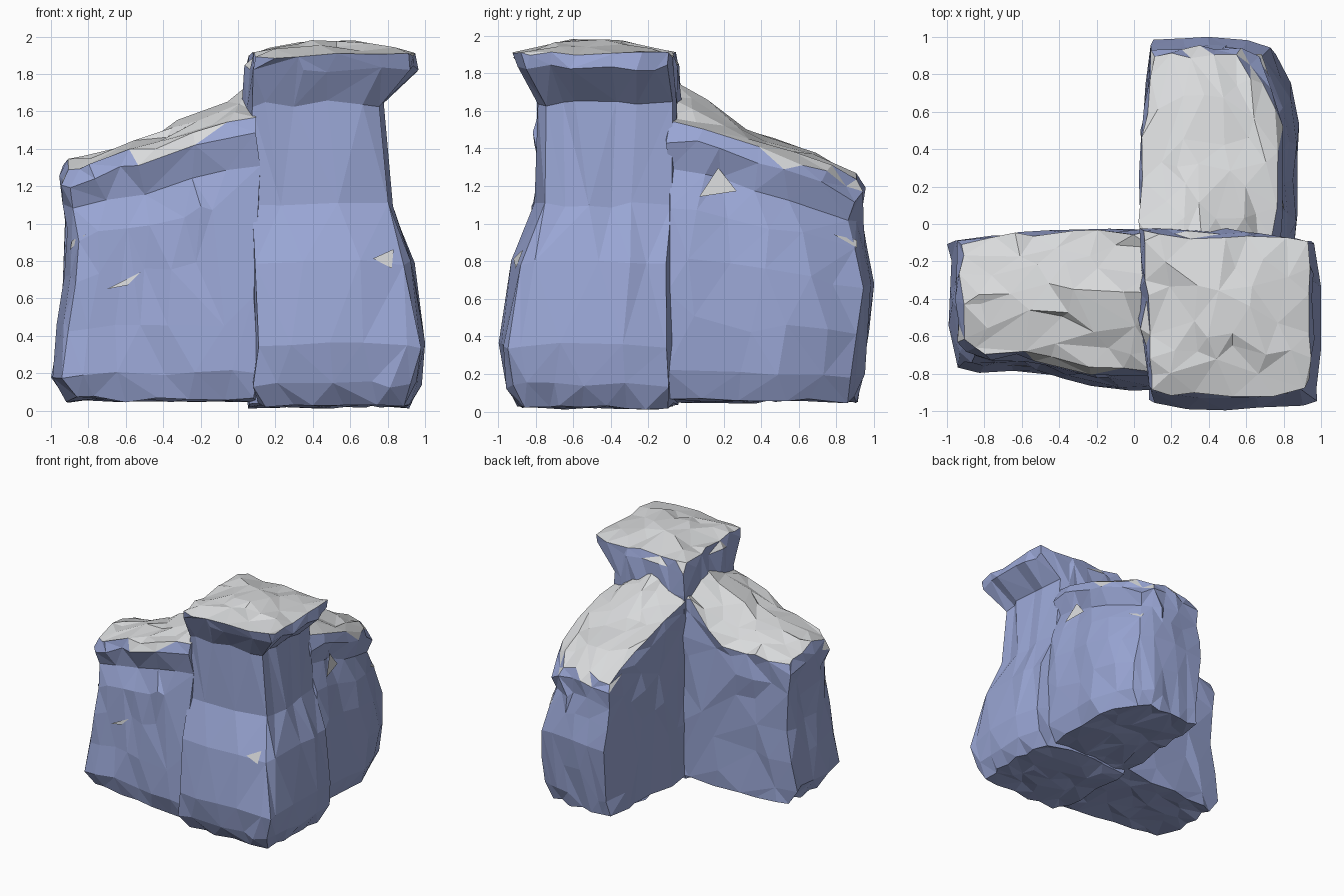
import bpy, bmesh, random
from mathutils import Vector

cube = bpy.data.objects.get("Cube")
if cube:
    bpy.data.objects.remove(cube, do_unlink=True)


def material(name, rgb):
    m = bpy.data.materials.new(name)
    m.use_nodes = True
    m.diffuse_color = (*rgb, 1)
    m.node_tree.nodes["Principled BSDF"].inputs["Base Color"].default_value = (*rgb, 1)
    return m


rock = material("blue_rock", (0.32, 0.38, 0.66))
snow = material("pale_snow", (0.69, 0.7, 0.71))


def lerp(a, b, t):
    return a + (b - a) * t


def ramp(points, x):
    """Piecewise linear lookup."""
    for (x0, y0), (x1, y1) in zip(points, points[1:]):
        if x <= x1:
            return lerp(y0, y1, max(0, (x - x0) / (x1 - x0)))
    return points[-1][1]


def corner_pull(u, v):
    """Strong only at the corners of the unit square."""
    return (abs(2 * u - 1) * abs(2 * v - 1)) ** 3


def boulder(name, shape, seed, rough):
    """Gridded block, moulded by shape(u, v, row), then roughened."""
    rng = random.Random(seed)
    bm = bmesh.new()
    bmesh.ops.create_cube(bm, size=1)
    bmesh.ops.subdivide_edges(bm, edges=bm.edges[:], cuts=6, use_grid_fill=True)
    for v in bm.verts:
        u, w, h = (c + 0.5 for c in v.co)
        # uneven spacing breaks up the regular grid
        if 0.01 < u < 0.99:
            u += rng.uniform(-0.05, 0.05)
        if 0.01 < w < 0.99:
            w += rng.uniform(-0.05, 0.05)
        p = Vector(shape(u, w, round(h * 7)))
        p += Vector([rng.uniform(-rough, rough) for _ in range(3)])
        v.co = (max(-1, min(1, p.x)), max(-1, min(1, p.y)), max(0, min(2, p.z)))
    bmesh.ops.triangulate(bm, faces=bm.faces[:])
    bmesh.ops.recalc_face_normals(bm, faces=bm.faces[:])
    # snow lies on high faces that look up
    for f in bm.faces:
        f.material_index = int(f.normal.z > 0.45 and f.calc_center_median().z > 1.18)
    me = bpy.data.meshes.new(name)
    bm.to_mesh(me)
    bm.free()
    ob = bpy.data.objects.new(name, me)
    bpy.context.collection.objects.link(ob)
    me.materials.append(rock)
    me.materials.append(snow)
    # fewer, larger and less regular facets
    ob.modifiers.new("chunky_facets", "DECIMATE").ratio = 0.65
    return ob


# Corner pillar rows: height, inner reach, outer reach along x and along -y
PILLAR = [(0.03, 0.06, 0.91, 0.88), (0.14, 0.06, 0.97, 0.96), (0.35, 0.06, 1, 0.99),
          (0.8, 0.06, 0.94, 0.92), (1.1, 0.06, 0.82, 0.8), (1.64, 0.03, 0.77, 0.79),
          (1.83, 0.05, 0.95, 0.89), (1.9, 0.07, 0.95, 0.92)]


def pillar_shape(u, v, row):
    z, inner, reach_x, reach_y = PILLAR[row]
    if row == 7:
        z += 0.09 * (1 - max(abs(2 * u - 1), abs(2 * v - 1)))
    # the corner that meets both arms stays sharp
    pull = 0.04 * corner_pull(u, v) if u + v > 0.5 else 0
    u = lerp(u, 0.5, 2 * pull)
    v = lerp(v, 0.5, 2 * pull)
    return lerp(inner, reach_x, u), -lerp(inner, reach_y, v), z


# Arm rows: share of height, outer side, end
BACK_ROWS = [(0, 0.78, 0.91), (0.1, 0.84, 0.94), (0.3, 0.86, 0.96), (0.52, 0.84, 0.99),
             (0.7, 0.8, 0.95), (0.83, 0.73, 0.93), (0.94, 0.77, 0.94), (1, 0.74, 0.91)]
SIDE_ROWS = [(0, 0.78, 0.91), (0.1, 0.83, 0.99), (0.3, 0.81, 0.96), (0.52, 0.79, 0.92),
             (0.7, 0.77, 0.91), (0.83, 0.71, 0.93), (0.94, 0.76, 0.95), (1, 0.73, 0.92)]

# Heights of each arm's top along its length: inner edge, ridge, outer edge
BACK_TOP = ([(0, 1.6), (0.3, 1.5), (0.65, 1.37), (0.92, 1.2)],
            [(-0.05, 1.78), (0.02, 1.71), (0.22, 1.57), (0.42, 1.46), (0.85, 1.32), (0.93, 1.25)],
            [(0, 1.53), (0.22, 1.47), (0.44, 1.38), (0.7, 1.31), (0.94, 1.2)])
SIDE_TOP = ([(0, 1.6), (0.3, 1.3), (0.92, 1.27)],
            [(-0.05, 1.77), (0.02, 1.67), (0.2, 1.59), (0.58, 1.45), (0.9, 1.34)],
            [(0, 1.56), (0.2, 1.51), (0.4, 1.4), (0.6, 1.39), (0.94, 1.27)])

# Swelling and narrowing of the outer side along each arm
BACK_BULGE = [(0, 0.01), (0.5, 0.03), (0.75, -0.02), (0.95, -0.06)]
SIDE_BULGE = [(0, 0.06), (0.25, 0.03), (0.6, -0.05), (0.95, -0.01)]


def arm_shape(rows, top, bulge):
    def shape(u, v, row):
        share, outer, end = rows[row]
        along = lerp(-0.1, end, v)
        inner = 0.04 + 0.06 * v ** 3
        inner_z, ridge_z, outer_z = (ramp(line, along) for line in top)
        height = ramp([(0, inner_z), (0.45, ridge_z), (1, outer_z)], u)
        across = lerp(inner, outer + ramp(bulge, along), u)
        # the far outer corner is worn round
        if u > 0.5 and v > 0.5:
            across -= 0.05 * corner_pull(u, v)
            along -= 0.06 * corner_pull(u, v)
        return across, along, 0.06 + share * (height - 0.06)
    return shape


back_shape = arm_shape(BACK_ROWS, BACK_TOP, BACK_BULGE)
side_shape = arm_shape(SIDE_ROWS, SIDE_TOP, SIDE_BULGE)


def turned_side_shape(u, v, row):
    across, along, z = side_shape(u, v, row)
    return -along, -across, z


pillar = boulder("corner_pillar", pillar_shape, 4, 0.018)
back_arm = boulder("back_arm", back_shape, 11, 0.018)
side_arm = boulder("side_arm", turned_side_shape, 23, 0.018)


def snow_fleck(name, ob, along, heights, axis):
    """Thin triangle of snow laid against an outer face."""
    pts = []
    for a, z in zip(along, heights):
        start, ray = ((a, -2, z), (0, 1, 0)) if axis == "y" else ((2, a, z), (-1, 0, 0))
        hit, loc, normal, _ = ob.ray_cast(start, ray)
        if hit:
            pts.append(loc + normal * 0.009)
    if len(pts) == 3:
        me = bpy.data.meshes.new(name)
        me.from_pydata(pts, [], [(0, 1, 2)])
        me.materials.append(snow)
        bpy.context.collection.objects.link(bpy.data.objects.new(name, me))


bpy.context.view_layer.update()
snow_fleck("snow_fleck_pillar", pillar, (0.72, 0.83, 0.82), (0.81, 0.86, 0.76), "y")
snow_fleck("snow_fleck_side", side_arm, (-0.7, -0.59, -0.52), (0.65, 0.67, 0.74), "y")
snow_fleck("snow_fleck_side_end", side_arm, (-0.89, -0.88, -0.81), (0.86, 0.91, 0.94), "y")
snow_fleck("snow_fleck_back", back_arm, (0.07, 0.27, 0.17), (1.14, 1.17, 1.3), "x")
snow_fleck("snow_fleck_end", back_arm, (0.78, 0.9, 0.9), (0.94, 0.87, 0.91), "x")
